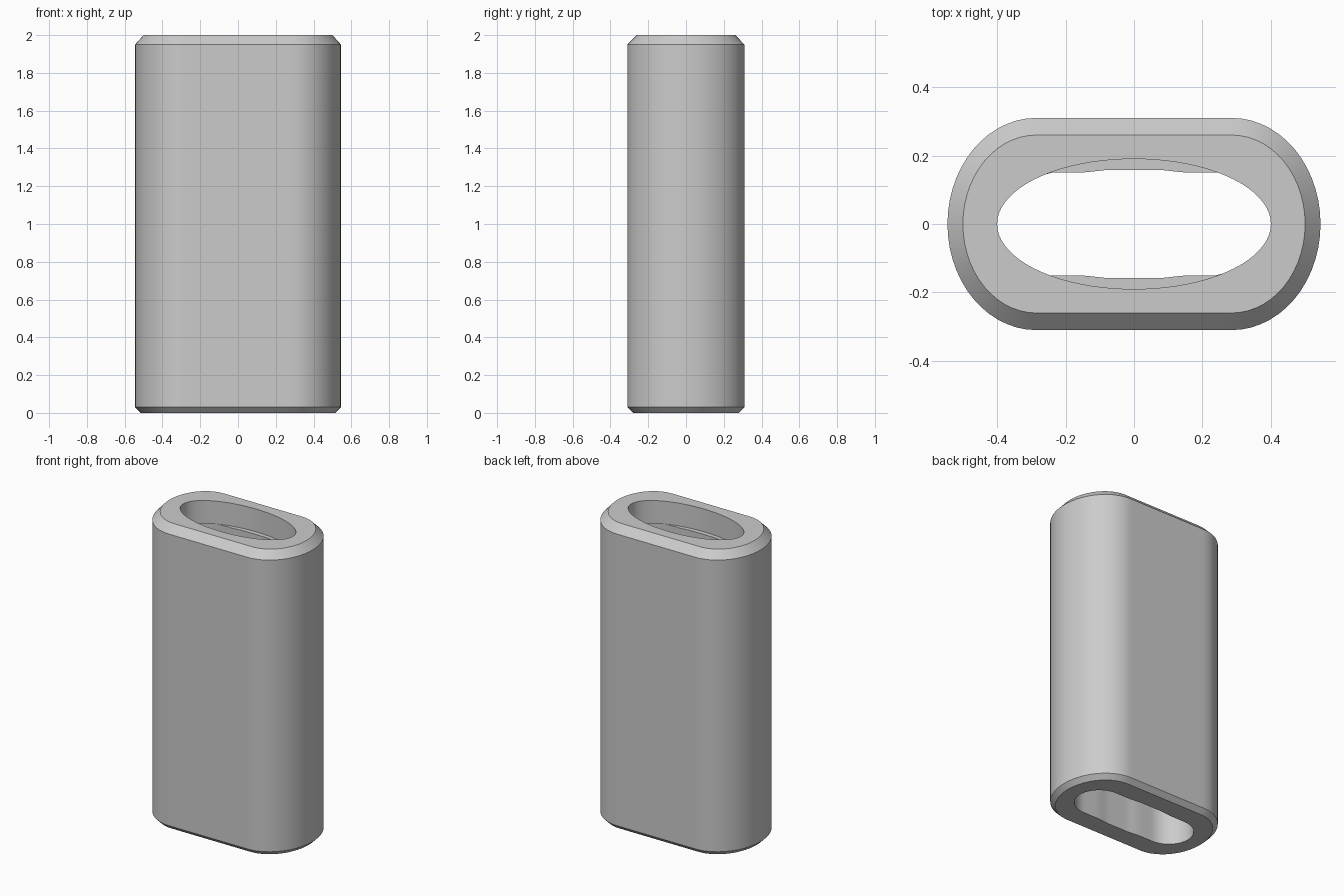
import bpy, bmesh, math

if "Cube" in bpy.data.objects:
    bpy.data.objects.remove(bpy.data.objects["Cube"])

ARC, STRAIGHT = 28, 20


def oval(straight, rx, ry, bulge=0.0):
    """Outline with rounded ends and flat sides, optionally wider mid-side."""
    pts = []
    for side in (1, -1):
        for i in range(ARC):
            a = -math.pi / 2 + math.pi * i / ARC
            pts.append((side * (straight + rx * math.cos(a)), side * ry * math.sin(a)))
        for i in range(STRAIGHT):
            x = straight * (1 - 2 * i / STRAIGHT)
            swell = bulge * min(1, max(0, (0.15 - abs(x)) / 0.07))
            pts.append((side * x, side * (ry + swell)))
    return pts


def onto_ellipse(pts, rx, ry):
    """Move each point along its own direction onto an ellipse."""
    out = []
    for x, y in pts:
        k = 1 / math.hypot(x / rx, y / ry)
        out.append((x * k, y * k))
    return out


# Outer body and the two openings
body = oval(0.285, 0.26, 0.31)
top_rim = oval(0.285, 0.215, 0.26)
foot_rim = oval(0.285, 0.23, 0.28)
slot = oval(0.265, 0.155, 0.15, 0.008)
mouth = onto_ellipse(slot, 0.4, 0.19)

# Closed loop of sections: up the outside, over the rim, down the inside
sections = [
    (foot_rim, 0), (body, 0.03), (body, 1.95), (top_rim, 2),
    (mouth, 2), (mouth, 1.85), (slot, 1.85), (slot, 0),
]
bm = bmesh.new()
rings = [[bm.verts.new((x, y, z)) for x, y in pts] for pts, z in sections]
for k, low in enumerate(rings):
    high = rings[(k + 1) % len(rings)]
    n = len(low)
    for i in range(n):
        j = (i + 1) % n
        bm.faces.new((low[i], low[j], high[j], high[i]))

mesh = bpy.data.meshes.new("oval_sleeve")
bm.to_mesh(mesh)
bm.free()
sleeve = bpy.data.objects.new("oval_sleeve", mesh)
bpy.context.collection.objects.link(sleeve)

# Plain grey finish
grey = bpy.data.materials.new("plain_grey")
grey.use_nodes = True
color = (0.6, 0.6, 0.6, 1)
grey.diffuse_color = color
grey.node_tree.nodes["Principled BSDF"].inputs["Base Color"].default_value = color
mesh.materials.append(grey)

bpy.context.view_layer.objects.active = sleeve
sleeve.select_set(True)
bpy.ops.object.shade_smooth_by_angle(angle=math.radians(30))
